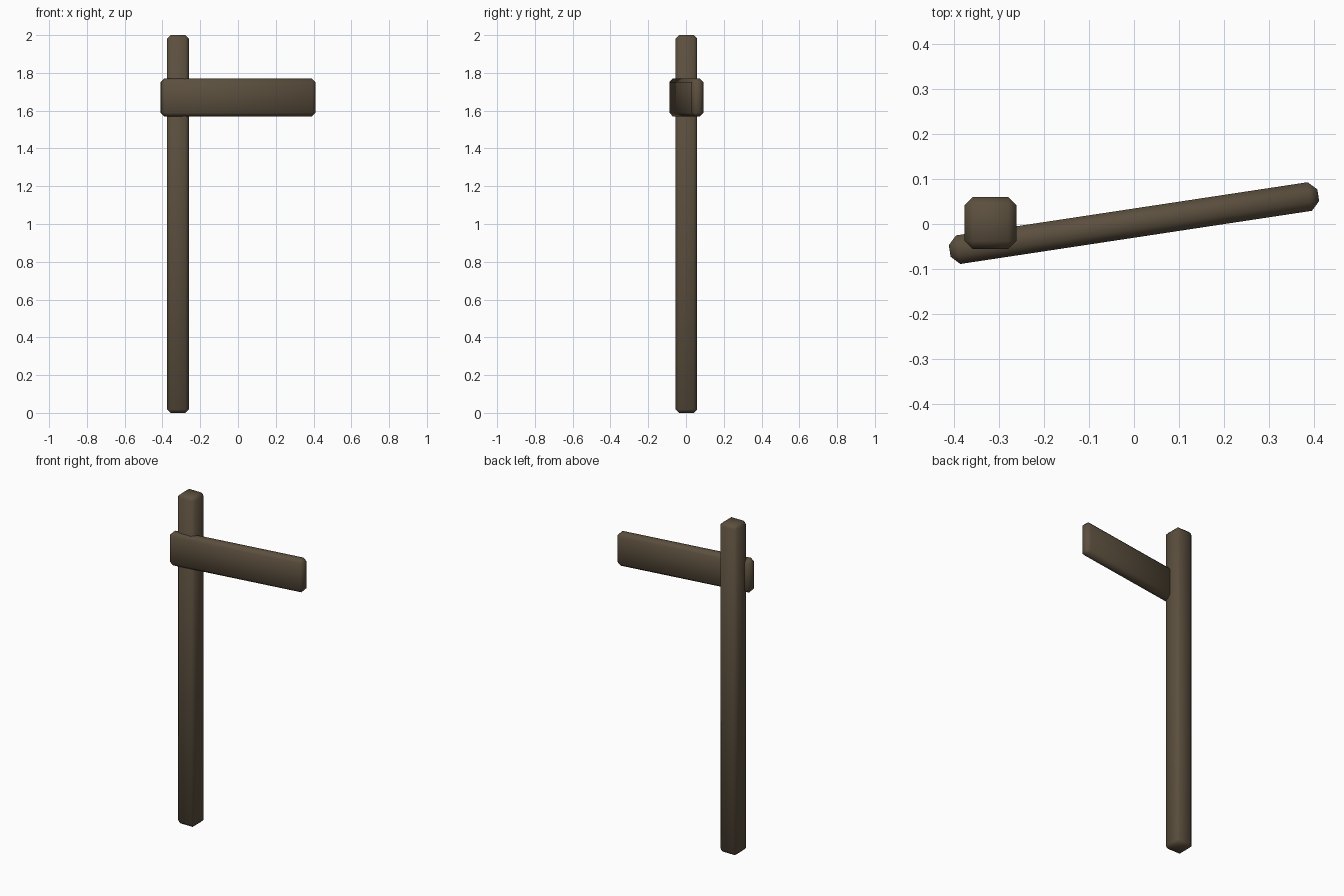
import bpy
import math

cube = bpy.data.objects.get("Cube")
if cube:
    bpy.data.objects.remove(cube, do_unlink=True)

# Weathered brown wood
wood = bpy.data.materials.new("dark_brown_wood")
wood.use_nodes = True
colour = (0.105, 0.078, 0.048, 1)
wood.diffuse_color = colour
wood.node_tree.nodes["Principled BSDF"].inputs["Base Color"].default_value = colour


def beam(name, size, location, chamfer, turn=0):
    """Chamfered timber with softly shaded edges."""
    bpy.ops.mesh.primitive_cube_add(size=1, location=location)
    obj = bpy.context.object
    obj.name = name
    obj.scale = size
    bpy.ops.object.transform_apply(location=False, rotation=False, scale=True)
    obj.rotation_euler.z = math.radians(turn)
    bevel = obj.modifiers.new("chamfer", 'BEVEL')
    bevel.width = chamfer
    bevel.segments = 1
    obj.data.materials.append(wood)
    bpy.ops.object.shade_smooth()
    return obj


# Upright post
beam("post", (0.115, 0.115, 2), (-0.318, 0.002, 1), 0.018)

# Sign board, fixed to the front of the post and turned slightly
beam("sign_board", (0.826, 0.064, 0.2), (0, 0.002, 1.67), 0.019, turn=8.6)
